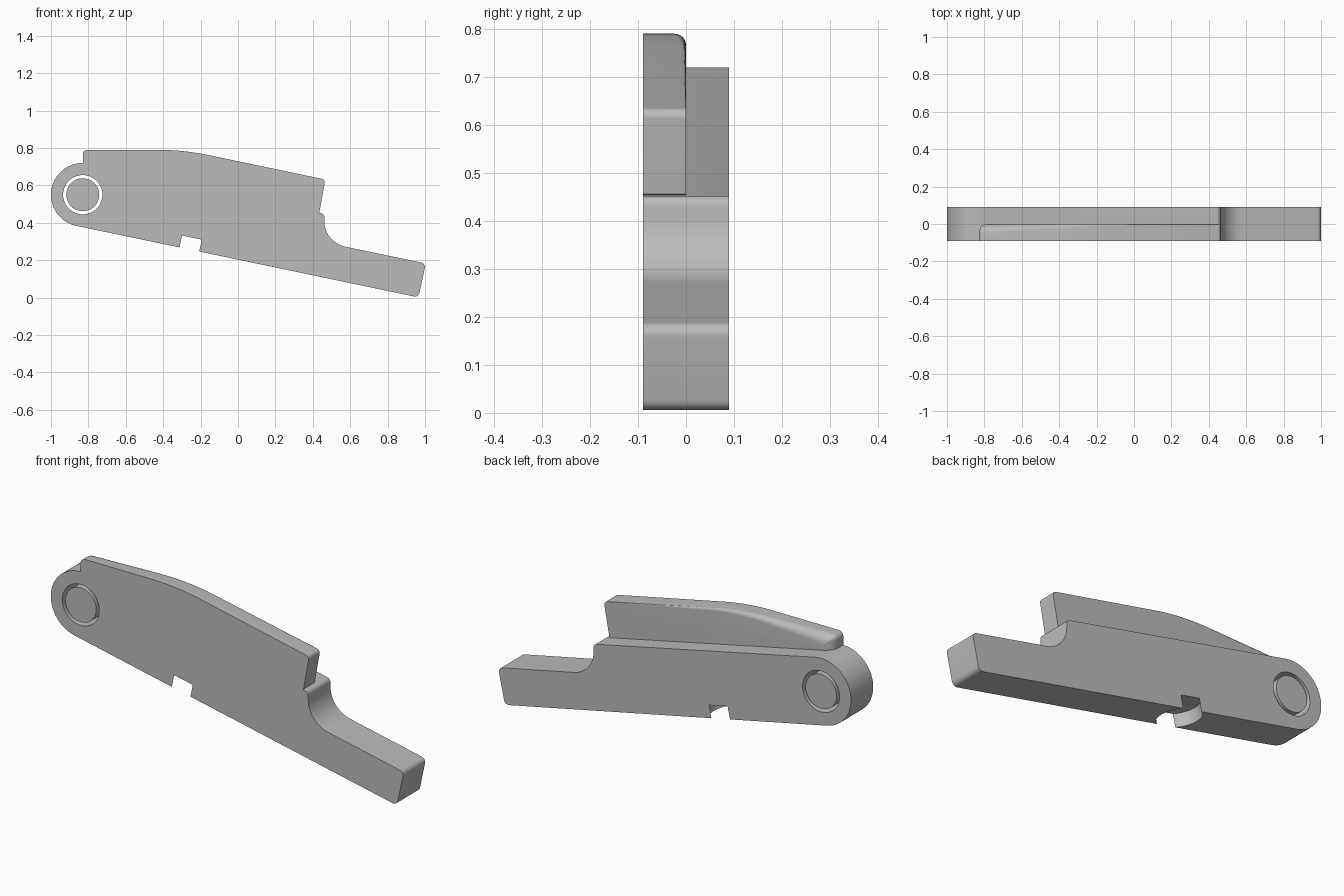
import bpy, bmesh, math
from mathutils import Vector

cube = bpy.data.objects.get("Cube")
if cube:
    bpy.data.objects.remove(cube, do_unlink=True)

HALF = 0.09                       # half thickness
SLOPE = 0.209                     # fall of the lever per unit of x
TILT = math.atan(SLOPE)
PIVOT = Vector((-0.83, 0.55))

grey = bpy.data.materials.new("plain grey")
grey.use_nodes = True
grey.diffuse_color = (0.5, 0.5, 0.5, 1)
grey.node_tree.nodes["Principled BSDF"].inputs["Base Color"].default_value = (0.5, 0.5, 0.5, 1)


def rounded(corners, steps=10):
    """Outline from (x, z, radius) corners, each replaced by a tangent arc."""
    out, n = [], len(corners)
    for i, (x, z, radius) in enumerate(corners):
        p = Vector((x, z))
        if not radius:
            out.append(p)
            continue
        a = (Vector(corners[i - 1][:2]) - p).normalized()
        b = (Vector(corners[(i + 1) % n][:2]) - p).normalized()
        half = a.angle(b) / 2
        centre = p + (a + b).normalized() * radius / math.sin(half)
        start = p + a * radius / math.tan(half) - centre
        end = p + b * radius / math.tan(half) - centre
        sweep = start.angle_signed(end)
        for k in range(steps + 1):
            ang = -sweep * k / steps
            c, s = math.cos(ang), math.sin(ang)
            out.append(centre + Vector((start.x * c - start.y * s, start.x * s + start.y * c)))
    return out


def loft(name, rings):
    """Closed solid through rings of 3D points."""
    bm = bmesh.new()
    loops = [[bm.verts.new(p) for p in ring] for ring in rings]
    n = len(loops[0])
    for lo, hi in zip(loops, loops[1:]):
        for i in range(n):
            j = (i + 1) % n
            bm.faces.new((lo[i], lo[j], hi[j], hi[i]))
    bm.faces.new(loops[0])
    bm.faces.new(loops[-1])
    bmesh.ops.recalc_face_normals(bm, faces=bm.faces)
    mesh = bpy.data.meshes.new(name)
    bm.to_mesh(mesh)
    bm.free()
    mesh.materials.append(grey)
    obj = bpy.data.objects.new(name, mesh)
    bpy.context.collection.objects.link(obj)
    return obj


def extrude(name, outline, y0, y1):
    return loft(name, [[(p.x, y, p.y) for p in outline] for y in (y0, y1)])


def circle(centre, radius, steps=64):
    return [centre + radius * Vector((math.cos(a), math.sin(a)))
            for a in (math.tau * k / steps for k in range(steps))]


def activate(obj):
    bpy.ops.object.select_all(action='DESELECT')
    obj.select_set(True)
    bpy.context.view_layer.objects.active = obj


def combine(obj, other, operation):
    mod = obj.modifiers.new(operation.lower(), 'BOOLEAN')
    mod.operation, mod.solver, mod.object = operation, 'EXACT', other
    activate(obj)
    bpy.ops.object.modifier_apply(modifier=mod.name)
    bpy.data.objects.remove(other, do_unlink=True)


# Lever body: round pivot end, stepped handle
normal = Vector((math.sin(TILT), math.cos(TILT)))
top, low = PIVOT + 0.17 * normal, PIVOT - 0.17 * normal


def on_line(start, x):
    return start.y - SLOPE * (x - start.x)


handle_z = 0.296
end_top = Vector((1.004, handle_z - SLOPE * (1.004 - 0.46)))
end_low = Vector((0.965, on_line(low, 0.965)))
body_outline = rounded([
    (0.462, on_line(top, 0.462), 0.022),
    (0.46, handle_z, 0.14),
    (end_top.x, end_top.y, 0.025),
    (end_low.x, end_low.y, 0.025),
    (low.x, low.y, 0),
])
for k in range(1, 33):
    a = -math.pi / 2 - TILT - math.pi * k / 32
    body_outline.append(PIVOT + 0.17 * Vector((math.cos(a), math.sin(a))))
lever = extrude("lever_body", body_outline, -HALF, HALF)


# Raised fin on the front half, its back edge rounding fading along the length
def fade(x):
    return max(0.003, 0.05 * min(1, (-0.05 - x) / 0.75))


def fin_ring(angle):
    def inset(x):
        return fade(x) * (1 - math.cos(angle))
    e = inset(-0.83)
    return rounded([
        (-0.83 + e, 0.69, 0),
        (-0.83 + e, 0.79 - e, max(0.002, 0.025 - e)),
        (-0.29, 0.79 - inset(-0.29), 1.35),
        (0.467, 0.631, 0.02),
        (0.435, 0.456, 0),
        (0.40, 0.44, 0),
        (-0.76, 0.69, 0),
    ])


base = fin_ring(0)
rings = [[(p.x, -HALF, p.y) for p in base]]
for k in range(9):
    angle = math.pi / 2 * k / 8
    rings.append([(p.x, -fade(q.x) * (1 - math.sin(angle)), p.y)
                  for p, q in zip(fin_ring(angle), base)])
combine(lever, loft("fin", rings), 'UNION')

# Pivot hole through the round end
combine(lever, extrude("hole_cutter", circle(PIVOT, 0.105), -0.2, 0.2), 'DIFFERENCE')

# Round pocket in the underside, wide enough to break through both faces
pocket = extrude("pocket_cutter", circle(Vector((0, 0)), 0.105), -0.065, 0.065)
pocket.rotation_euler = (math.pi / 2, TILT, 0)
pocket.location = (-0.26, 0, on_line(low, -0.26))
bpy.context.view_layer.update()
combine(lever, pocket, 'DIFFERENCE')

# Loose pin inside the hole
pin = extrude("pivot_pin", circle(PIVOT, 0.088), -HALF, HALF)

for obj in (lever, pin):
    activate(obj)
    bpy.ops.object.shade_smooth_by_angle(angle=math.radians(30))
